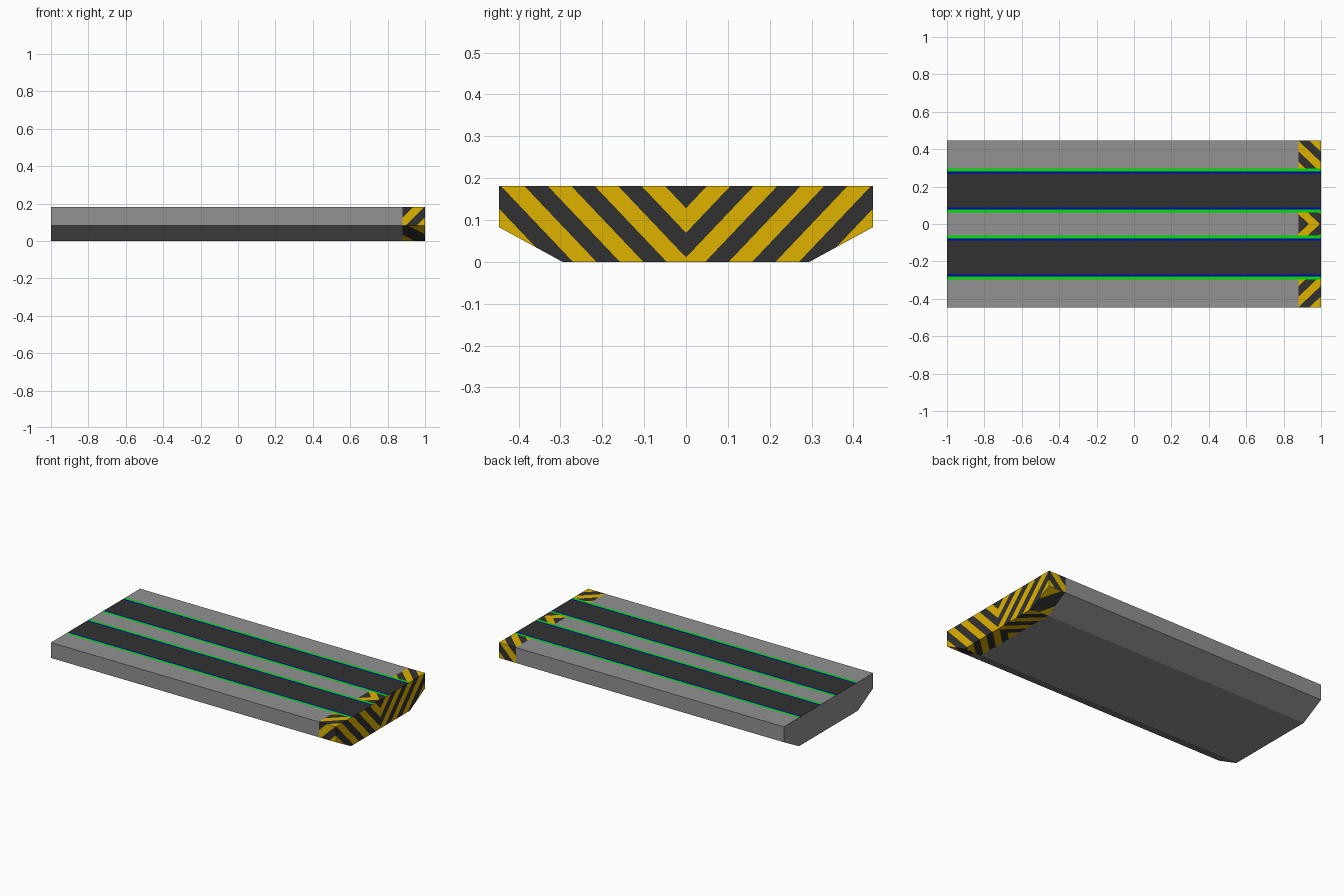
import bpy, bmesh
from mathutils import Vector

if "Cube" in bpy.data.objects:
    bpy.data.objects.remove(bpy.data.objects["Cube"])

W, H = 0.447, 0.181          # half width, height
HAZARD_X = 0.88              # start of the striped end
SLOPE, FIRST, STEP = 0.95, -0.122, 0.056   # chevron stripe layout


def material(name, rgb):
    m = bpy.data.materials.new(name)
    m.diffuse_color = (*rgb, 1)
    m.use_nodes = True
    m.node_tree.nodes["Principled BSDF"].inputs["Base Color"].default_value = m.diffuse_color
    return m


GREY, DARK, YELLOW, GREEN, BLUE = range(5)
mats = [material("grey", (0.287, 0.287, 0.287)),
        material("dark_grey", (0.031, 0.031, 0.031)),
        material("hazard_yellow", (0.74, 0.45, 0.0)),
        material("green_line", (0.0, 0.78, 0.0)),
        material("blue_line", (0.0, 0.0, 0.52))]

# Half hull: chamfered profile (y, z) swept along x, open on the centre plane
profile = [(0, 0), (0.295, 0), (W, 0.083), (W, H), (0, H)]
bm = bmesh.new()
ends = [[bm.verts.new((x, y, z)) for y, z in profile] for x in (-1, 1)]
for i in range(len(profile) - 1):
    bm.faces.new((ends[0][i], ends[0][i + 1], ends[1][i + 1], ends[1][i]))
for e in ends:
    bm.faces.new(e)
bmesh.ops.recalc_face_normals(bm, faces=bm.faces)
# open shell: make sure the top faces up
bm.normal_update()
if max(bm.faces, key=lambda f: f.calc_center_median().z).normal.z < 0:
    bmesh.ops.reverse_faces(bm, faces=bm.faces)


def cut(faces, point, normal):
    geom = set(faces)
    for f in faces:
        geom.update(f.edges)
        geom.update(f.verts)
    bmesh.ops.bisect_plane(bm, geom=list(geom), dist=1e-5,
                           plane_co=point, plane_no=Vector(normal).normalized())


def is_top(f):
    return f.normal.z > 0.9


# Lane border lines on the deck
lane_edges = [0.062, 0.078, 0.088, 0.271, 0.281, 0.297]
lane_colours = [GREEN, BLUE, DARK, BLUE, GREEN]
for y in lane_edges:
    cut([f for f in bm.faces if is_top(f)], (0, y, 0), (0, 1, 0))


def lane_colour(f):
    y = f.calc_center_median().y
    if is_top(f):
        for a, b, c in zip(lane_edges, lane_edges[1:], lane_colours):
            if a < y < b:
                return c
    return None


# Striped end: chevron planes |y| - SLOPE * z - lean * (1 - x) = constant
cut([f for f in bm.faces if lane_colour(f) is None], (HAZARD_X, 0, 0), (1, 0, 0))


def is_hazard(f):
    return f.calc_center_median().x > HAZARD_X and lane_colour(f) is None


def is_chamfer(f):
    return f.normal.y > 0.1 and f.normal.z < -0.1


CHAMFER_LEAN = 0.45          # flatter stripes on the sloping underside
bm.normal_update()
for n in range(-4, 10):
    for chamfer, lean in ((False, SLOPE), (True, CHAMFER_LEAN)):
        cut([f for f in bm.faces if is_hazard(f) and is_chamfer(f) == chamfer],
            (1, FIRST + n * STEP, 0), (lean, 1, -SLOPE))

# Colour faces by place
bm.normal_update()
for f in bm.faces:
    lane = lane_colour(f)
    if lane is not None:
        f.material_index = lane
    elif is_hazard(f):
        c = f.calc_center_median()
        lean = CHAMFER_LEAN if is_chamfer(f) else SLOPE
        d = c.y - SLOPE * c.z - lean * (1 - c.x)
        f.material_index = YELLOW if int((d - FIRST) // STEP) % 2 == 0 else DARK
    else:
        f.material_index = GREY

mesh = bpy.data.meshes.new("platform")
bm.to_mesh(mesh)
bm.free()
for m in mats:
    mesh.materials.append(m)
platform = bpy.data.objects.new("platform", mesh)
bpy.context.collection.objects.link(platform)

# Mirror to the other side
mirror = platform.modifiers.new("mirror", 'MIRROR')
mirror.use_axis = (False, True, False)
mirror.merge_threshold = 0.0001
